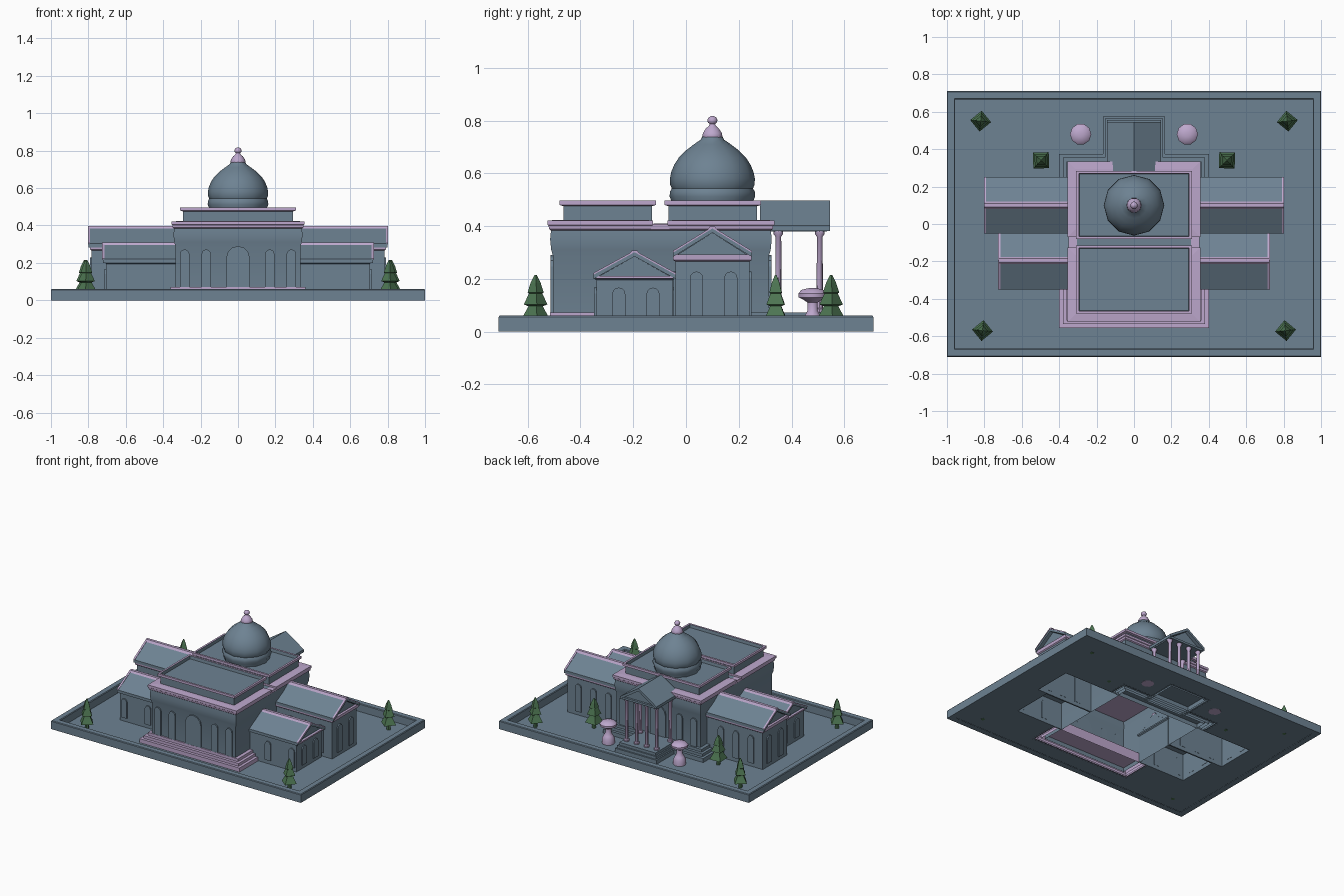
import bpy, bmesh, math

if "Cube" in bpy.data.objects:
    bpy.data.objects.remove(bpy.data.objects["Cube"])

def mat(name, c):
    m = bpy.data.materials.new(name)
    m.diffuse_color = (*c, 1)
    m.use_nodes = True
    m.node_tree.nodes["Principled BSDF"].inputs["Base Color"].default_value = m.diffuse_color
    return m

SLATE = mat("slate_blue", (0.155, 0.225, 0.29))
LILAC = mat("lilac_trim", (0.51, 0.39, 0.61))
GREEN = mat("fir_green", (0.075, 0.18, 0.085))
FLOOR = 0.003

def finish(name, bm, mats, smooth=None):
    bmesh.ops.recalc_face_normals(bm, faces=bm.faces)
    me = bpy.data.meshes.new(name)
    bm.to_mesh(me)
    bm.free()
    for m in mats:
        me.materials.append(m)
    ob = bpy.data.objects.new(name, me)
    bpy.context.collection.objects.link(ob)
    if smooth:
        bpy.context.view_layer.objects.active = ob
        ob.select_set(True)
        bpy.ops.object.shade_smooth_by_angle(angle=math.radians(smooth))
        ob.select_set(False)
    return ob

def loft(name, rings, mats, idx=None, smooth=None, caps=(True, True)):
    """Skin a stack of equal-length rings and cap the ends; idx = material per band."""
    bm = bmesh.new()
    vs = [[bm.verts.new(p) for p in r] for r in rings]
    n = len(vs[0])
    for k in range(len(vs) - 1):
        for i in range(n):
            j = (i + 1) % n
            f = bm.faces.new((vs[k][i], vs[k][j], vs[k + 1][j], vs[k + 1][i]))
            f.material_index = idx[k] if idx else 0
    if caps[0]:
        bm.faces.new(vs[0]).material_index = idx[0] if idx else 0
    if caps[1]:
        bm.faces.new(vs[-1]).material_index = idx[-1] if idx else 0
    return finish(name, bm, mats, smooth)

def block(name, x0, x1, y0, y1, prof, mats, idx=None, smooth=None, caps=(True, True)):
    """Rectangular stack: prof = (outset, z)."""
    rings = [[(x0 - o, y0 - o, z), (x1 + o, y0 - o, z), (x1 + o, y1 + o, z), (x0 - o, y1 + o, z)]
             for o, z in prof]
    return loft(name, rings, mats, idx, smooth, caps)

def turned(name, x, y, prof, mats, n, idx=None, smooth=None, rot=0.0):
    """Round part: prof = (radius, z)."""
    rings = [[(x + r * math.cos(rot + 2 * math.pi * i / n), y + r * math.sin(rot + 2 * math.pi * i / n), z)
              for i in range(n)] for r, z in prof]
    return loft(name, rings, mats, idx, smooth)

def extrude(name, pts, u0, u1, axis, mats):
    """Prism of a (v, z) outline from u0 to u1 along the x or y axis."""
    f = (lambda u, v, z: (u, v, z)) if axis == 'x' else (lambda u, v, z: (v, u, z))
    return loft(name, [[f(u, v, z) for v, z in pts] for u in (u0, u1)], mats)

def arch(name, c, w, z0, z1, u, d, axis):
    """Arched plate centred at c, on the plane u, sticking out by d."""
    r = w / 2
    pts = [(c - r, z0), (c + r, z0)]
    pts += [(c + r * math.cos(a * math.pi / 6), z1 - r + r * math.sin(a * math.pi / 6)) for a in range(7)]
    extrude(name, pts, u - d * 0.2, u + d, axis, [SLATE])

def gable(name, v, half, ze, zr, u0, u1, axis, trim, t=0.02):
    """Pitched roof with a recessed pediment at u1, and a thin trim on ridge and raking edges."""
    s = 1 if u1 > u0 else -1
    extrude(name + "_pediment", [(v - half + .02, ze), (v + half - .02, ze), (v, zr - t)],
            u0, u1 - s * .025, axis, [SLATE])
    for q in (-1, 1):
        def slab(a, b):
            return [(v, zr - a), (v + q * half, ze + t * .5 - a), (v + q * half, ze + t * .5 - b), (v, zr - b)]
        extrude(name + "_roof", slab(0, t), u0, u1, axis, [SLATE])
        if trim:
            extrude(name + "_rake", slab(-.003, .004), u1 - s * .010, u1 + s * .003, axis, [LILAC])
    if trim:
        extrude(name + "_ridge", [(v - .02, zr - .012), (v + .02, zr - .012), (v + .01, zr + .003),
                                  (v - .01, zr + .003)], u0, u1, axis, [LILAC])

# Ground tray: raised rim, and a thin floor left open under the building
block("ground_rim", -1, 1, -.71, .71,
      [(-.044, 0), (0, 0), (0, .056), (-.004, .061), (-.04, .061), (-.044, .056), (-.044, FLOOR)],
      [SLATE], caps=(False, False))
footprint = [(.335, -.505, .315), (.39, -.545, -.345), (.39, .24, .365), (.16, .3, .57),
             (.782, -.04, .24), (.705, -.34, -.05)]
xs = sorted({s * f[0] for f in footprint for s in (-1, 1)} | {-.958, .958})
ys = sorted({v for f in footprint for v in f[1:]} | {-.668, .668})
bm = bmesh.new()
for xa, xb in zip(xs, xs[1:]):
    for ya, yb in zip(ys, ys[1:]):
        cx, cy = (xa + xb) / 2, (ya + yb) / 2
        if not any(abs(cx) < w and a < cy < b for w, a, b in footprint):
            bm.faces.new([bm.verts.new(p + (FLOOR,)) for p in ((xa, ya), (xb, ya), (xb, yb), (xa, yb))])
bmesh.ops.remove_doubles(bm, verts=bm.verts, dist=1e-5)
finish("ground_floor", bm, [SLATE])

# Front, rear and portico stairs, rising from the low floor
OPEN = (False, True)
for i in range(3):
    o, z = .02 * i, .032 + .02 * i
    block("front_step", -.40 + o, .40 - o, -.555 + o, -.345, [(0, .002), (0, z)], [LILAC], caps=OPEN)
    block("rear_step", -.40 + o, .40 - o, .24, .375 - o, [(0, .002), (0, z)], [SLATE], caps=OPEN)
    block("portico_step", -.165 + o / 2, .165 - o / 2, .30, .575 - o / 2, [(0, .002), (0, z + .001)],
          [SLATE], caps=OPEN)

# Main hall walls, flaring gently under the cornice
block("main_walls", -.335, .335, -.505, .315,
      [(0, .002), (0, .29), (.006, .31), (.01, .35), (.006, .39)], [SLATE], smooth=30, caps=OPEN)

# Two cornices joined by a slightly lower link
block("cornice_link", -.335, .335, -.15, -.04, [(.004, .383), (.012, .387), (.014, .408), (-.03, .409), (-.04, .409)],
      [LILAC, SLATE], [0, 0, 0, 1])
for nm, y0, y1 in (("front", -.505, -.145), ("rear", -.05, .315)):
    block(nm + "_cornice", -.335, .335, y0, y1,
          [(.006, .383), (.014, .389), (.016, .402), (.02, .405), (.02, .421), (-.02, .424)], [LILAC])

# Attics with sunken roofs
for nm, y0, y1 in (("front", -.465, -.128), ("rear", -.067, .27)):
    block(nm + "_attic", -.295, .295, y0, y1,
          [(0, .41), (0, .476), (.014, .48), (.014, .497), (0, .497), (-.003, .475)],
          [SLATE, LILAC], [0, 1, 1, 1, 0])

# Onion dome and finial
turned("dome", 0, .1, [(.15, .47), (.155, .495), (.162, .512), (.161, .53), (.154, .543), (.16, .557),
                       (.161, .58), (.156, .605), (.145, .632), (.127, .66), (.10, .687), (.07, .71),
                       (.045, .727), (.035, .745)], [SLATE], 12, smooth=40)
turned("finial", 0, .1, [(.034, .725), (.04, .738), (.038, .752), (.026, .77), (.014, .78), (.011, .787),
                         (.018, .793), (.02, .802), (.015, .812), (.004, .818)], [LILAC], 10, smooth=40)

# Rear portico: roof, beam and columns
block("portico_beam", -.135, .135, .30, .535, [(0, .38), (0, .395)], [SLATE])
gable("portico", 0, .145, .392, .497, .28, .545, 'y', False)
for x, y in ((-.12, .507), (-.04, .507), (.04, .507), (.12, .507), (-.12, .35), (.12, .35)):
    turned("column", x, y, [(.018, .06), (.018, .085), (.012, .09), (.011, .36), (.018, .37), (.018, .382)],
           [LILAC], 8, smooth=40)

# Facade doors and windows on the main hall
for sy, yw, nm in ((-1, -.505, "front"), (1, .315, "rear")):
    arch(nm + "_door", 0, .125, .07, .29, yw, sy * .009, 'y')
    for x in (-.285, -.17, .17, .285):
        arch(nm + "_window", x, .05, .07, .272, yw, sy * .009, 'y')

# Side wings, mirrored left and right
for s in (-1, 1):
    def wing(nm, y, half, xe, zt, band, zr, win, wtop):
        xa, xb = sorted((s * .33, s * xe))
        block(nm + "_walls", xa, xb, y - half, y + half, [(0, .002), (0, zt + .01)], [SLATE], caps=OPEN)
        block(nm + "_band", xa, xb, y - half, y + half,
              [(0, zt), (.008, zt + .006), (.010, zt + band)], [LILAC if band > .02 else SLATE])
        if band < .02:
            e0, e1 = sorted((s * xe, s * (xe + .014)))
            block(nm + "_end_band", e0, e1, y - half, y + half, [(0, zt + .006), (0, zt + band + .001)], [LILAC])
        gable(nm, y, half + .010, zt + band, zr, s * .33, s * (xe + .018), 'x', True)
        for d in (-.06, .07):
            arch(nm + "_end_window", y + d, .05, .03, wtop, s * xe, s * .008, 'x')
        for x in win:
            for q in (-1, 1):
                arch(nm + "_side_window", s * x, .045, .03, wtop, y + q * half, q * .008, 'y')
    wing("rear_wing", .1, .14, .782, .265, .028, .395, (.45, .57, .69), .228)
    wing("front_wing", -.195, .145, .705, .195, .015, .305, (.48, .67), .167)

    # Garden urns
    turned("urn", s * .285, .48, [(.042, .002), (.042, .04), (.032, .06), (.02, .08), (.02, .11), (.035, .12),
                                  (.056, .13), (.057, .145), (.045, .158), (.015, .165)], [LILAC], 10, smooth=40)

    # Fir trees: three four-sided tiers on a short stem
    for x, y, r, a in ((.82, .55, .056, .1), (.81, -.57, .056, .1), (.497, .34, .06, .75)):
        for z0, z1, f in ((.042, .145, 1), (.10, .18, .8), (.145, .215, .55)):
            turned("fir_tree", s * x, y, [(r * f * .6, z0 - .004), (r * f, z0 + .003), (r * f * .62, z0 + .04),
                                          (.004, z1)], [GREEN], 4, rot=s * a)
        turned("fir_stem", s * x, y, [(.014, .002), (.014, .08)], [GREEN], 6)
